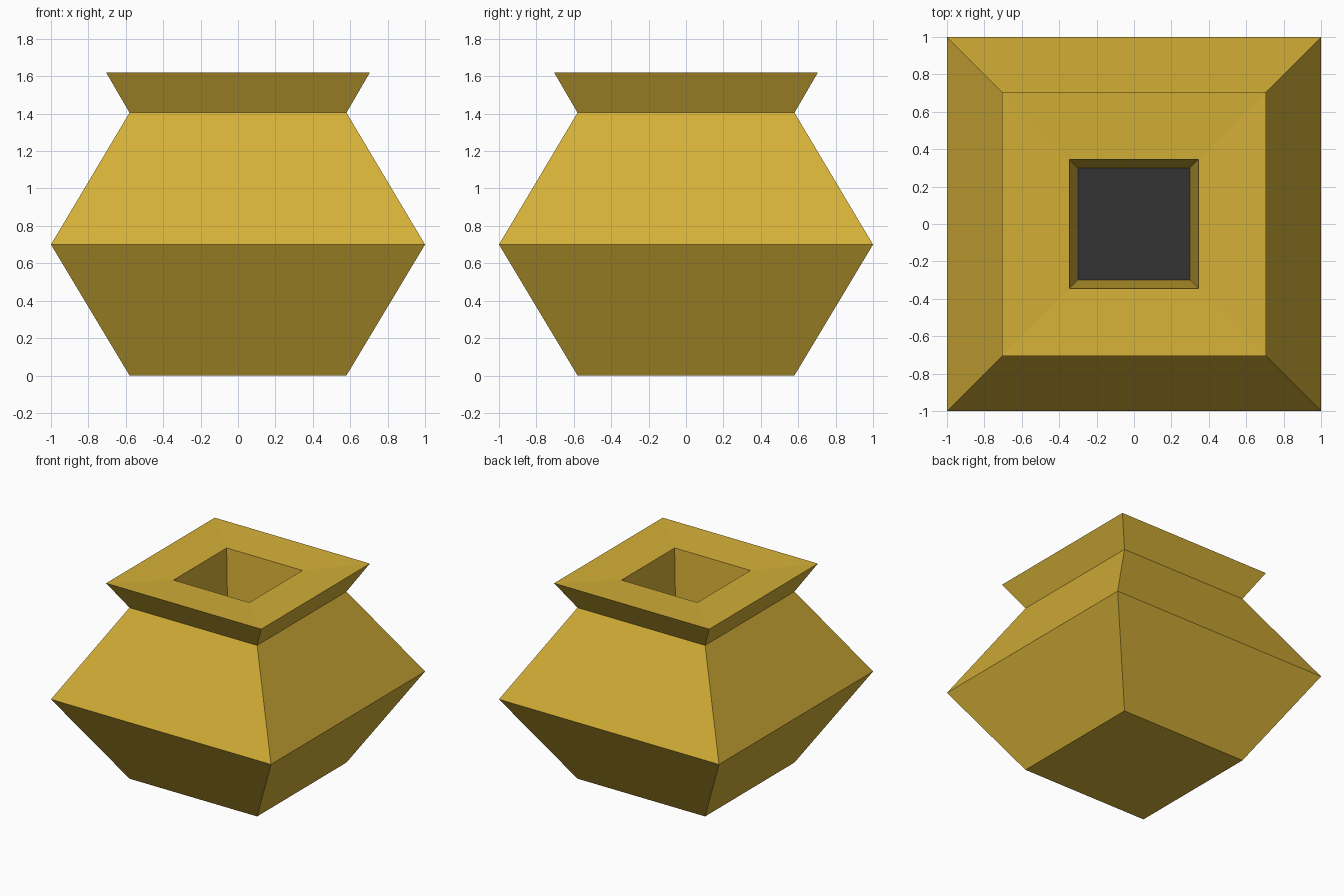
import bpy, bmesh

if "Cube" in bpy.data.objects:
    bpy.data.objects.remove(bpy.data.objects["Cube"])


def make_material(name, colour):
    mat = bpy.data.materials.new(name)
    mat.diffuse_color = (*colour, 1)
    mat.use_nodes = True
    mat.node_tree.nodes["Principled BSDF"].inputs["Base Color"].default_value = mat.diffuse_color
    return mat


gold = make_material("gold", (0.658, 0.429, 0.038))
charcoal = make_material("charcoal", (0.033, 0.033, 0.033))


def square_loft(name, profile, mats):
    """Stack square rings (half width, height) and cap both ends."""
    bm = bmesh.new()
    rings = [[bm.verts.new((sx * h, sy * h, z))
              for sx, sy in ((-1, -1), (1, -1), (1, 1), (-1, 1))]
             for h, z in profile]
    for low, high in zip(rings, rings[1:]):
        for i in range(4):
            j = (i + 1) % 4
            bm.faces.new((low[i], low[j], high[j], high[i]))
    bm.faces.new(rings[0][::-1])
    floor = bm.faces.new(rings[-1])
    floor.material_index = len(mats) - 1
    bmesh.ops.recalc_face_normals(bm, faces=bm.faces)
    mesh = bpy.data.meshes.new(name)
    bm.to_mesh(mesh)
    bm.free()
    for mat in mats:
        mesh.materials.append(mat)
    obj = bpy.data.objects.new(name, mesh)
    bpy.context.collection.objects.link(obj)
    return obj


# Faceted pot: outer wall, flared lip, dished rim, tapered well, dark floor
square_loft("pot", [
    (0.58, 0.0), (1.0, 0.70), (0.58, 1.405), (0.705, 1.62),
    (0.345, 1.605), (0.30, 0.88),
], [gold, charcoal])
